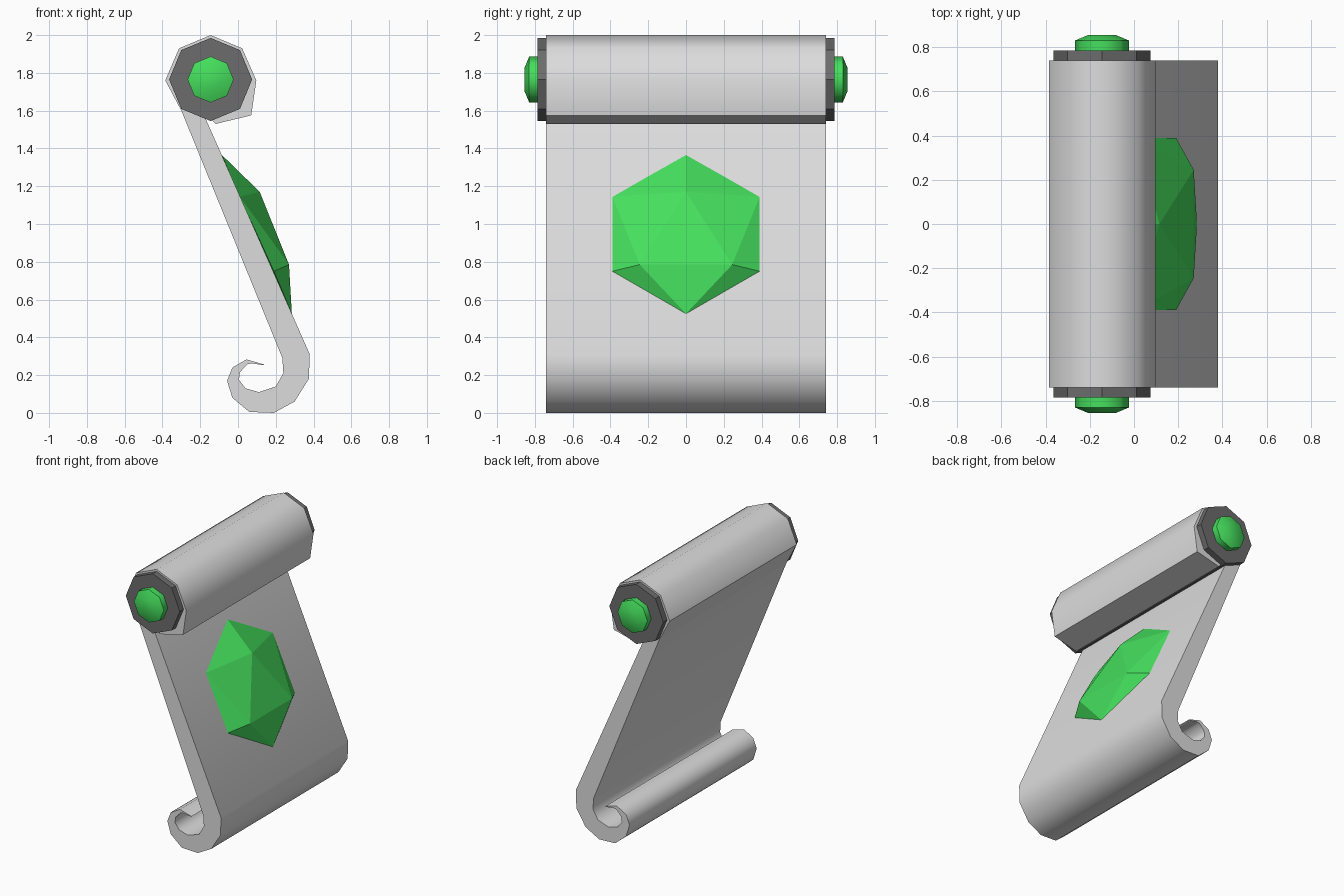
import bpy, bmesh, math

if "Cube" in bpy.data.objects:
    bpy.data.objects.remove(bpy.data.objects["Cube"])


def material(name, rgb):
    m = bpy.data.materials.new(name)
    m.diffuse_color = (*rgb, 1)
    m.use_nodes = True
    m.node_tree.nodes["Principled BSDF"].inputs["Base Color"].default_value = m.diffuse_color
    return m


PAPER = material("light grey", (0.72, 0.72, 0.72))
CORE = material("dark grey", (0.15, 0.15, 0.15))
GREEN = material("bright green", (0.06, 0.74, 0.11))


def finish(name, bm, mat, angle=None):
    bmesh.ops.recalc_face_normals(bm, faces=bm.faces)
    me = bpy.data.meshes.new(name)
    bm.to_mesh(me)
    bm.free()
    me.materials.append(mat)
    ob = bpy.data.objects.new(name, me)
    bpy.context.collection.objects.link(ob)
    if angle:
        bpy.ops.object.select_all(action='DESELECT')
        ob.select_set(True)
        bpy.context.view_layer.objects.active = ob
        bpy.ops.object.shade_smooth_by_angle(angle=math.radians(angle))
    return ob


def loft(name, rings, mat, angle=None):
    """Skin matching rings of points and cap both ends."""
    bm = bmesh.new()
    vs = [[bm.verts.new(p) for p in r] for r in rings]
    n = len(vs[0])
    for a, b in zip(vs, vs[1:]):
        for i in range(n):
            j = (i + 1) % n
            bm.faces.new((a[i], a[j], b[j], b[i]))
    bm.faces.new(vs[0])
    bm.faces.new(vs[-1])
    return finish(name, bm, mat, angle)


CX, CZ = -0.145, 1.765


def octagon(r, y):
    return [(CX + r * math.cos(k * math.pi / 4), y, CZ + r * math.sin(k * math.pi / 4))
            for k in range(8)]


# rolled paper at the top
W = 0.74
roll = [(-0.19, 1.60), (-0.30, 1.60), (-0.385, 1.76), (-0.312, 1.93), (-0.145, 2.0),
        (0.022, 1.93), (0.097, 1.76), (0.07, 1.575), (-0.118, 1.53)]
loft("paper_roll", [[(x, y, z) for x, z in roll] for y in (-W, W)], PAPER, 50)

# hanging sheet with curled lower end: (outer, inner) pairs along its length
pairs = [((-0.19, 1.60), (-0.30, 1.60)), ((0.38, 0.31), (0.235, 0.29)),
         ((0.375, 0.18), (0.24, 0.21)), ((0.30, 0.06), (0.20, 0.14)),
         ((0.19, 0.0), (0.11, 0.11)), ((0.06, 0.005), (0.04, 0.13)),
         ((-0.03, 0.08), (0.005, 0.175)), ((-0.058, 0.17), (0.01, 0.215)),
         ((-0.03, 0.24), (0.05, 0.258)), ((0.045, 0.283), (0.075, 0.262)),
         ((0.14, 0.256), (0.135, 0.252))]
loft("paper_sheet", [[(o[0], -W, o[1]), (i[0], -W, i[1]), (i[0], W, i[1]), (o[0], W, o[1])]
                     for o, i in pairs], PAPER, 50)

# roller core showing at both ends
loft("roller_core", [octagon(0.22, -0.785), octagon(0.22, 0.785)], CORE)

# green end knobs
for side, s in (("front", -1), ("back", 1)):
    loft(side + "_knob", [octagon(r, s * y) for r, y in
                          ((0.122, 0.78), (0.122, 0.83), (0.062, 0.855))], GREEN, 60)

# faceted gem set in the sheet
gem = [(-0.085, 0, 1.365), (0.285, 0, 0.525), (0.115, 0, 1.17)]
for s in (-1, 1):
    gem += [(0.01, s * 0.39, 1.145), (0.19, s * 0.39, 0.75), (0.27, s * 0.245, 0.785)]
gem.append((0.06, 0, 0.92))
bm = bmesh.new()
for p in gem:
    bm.verts.new(p)
bmesh.ops.convex_hull(bm, input=bm.verts)
finish("gem", bm, GREEN)
